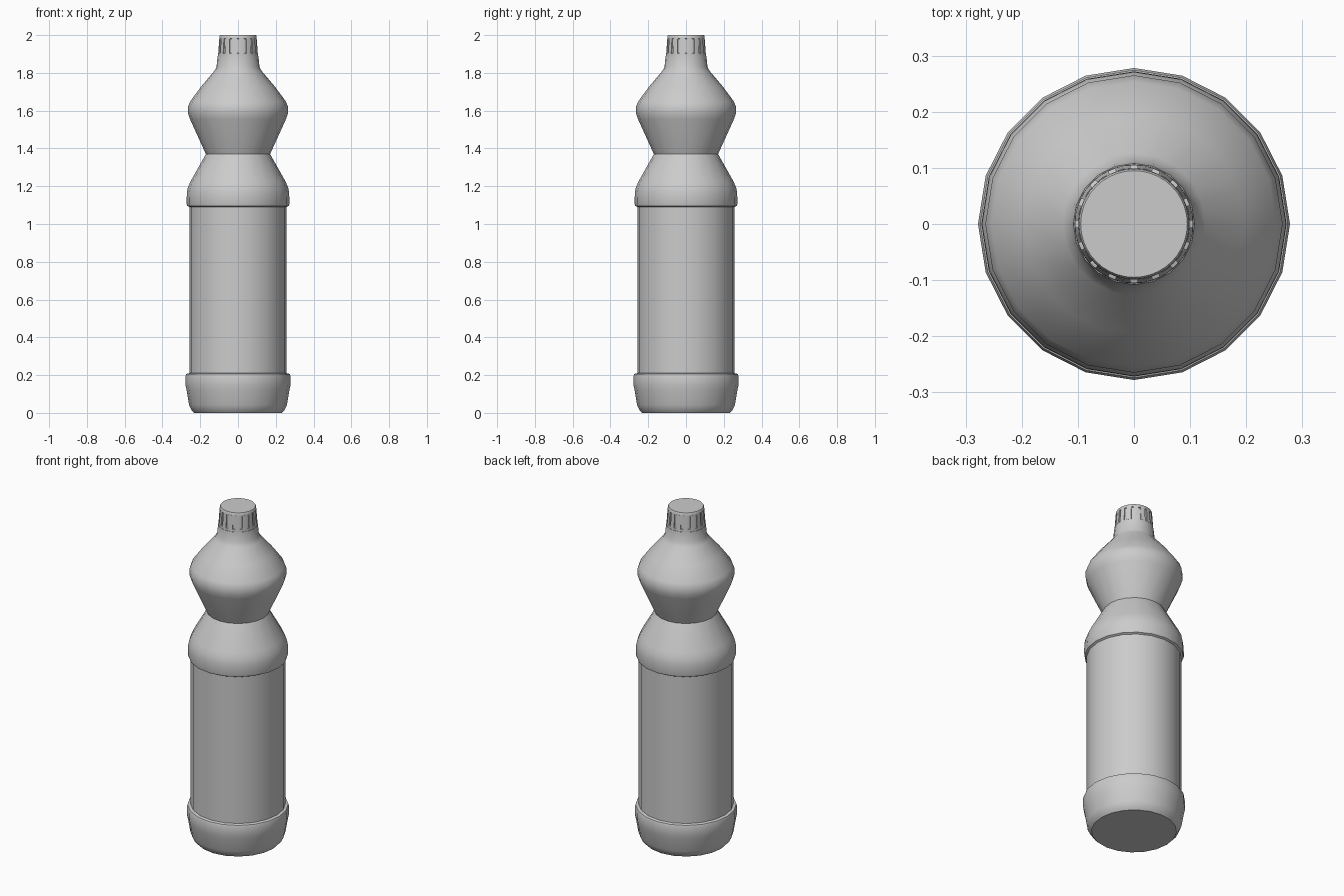
import bpy, bmesh, math

if "Cube" in bpy.data.objects:
    bpy.data.objects.remove(bpy.data.objects["Cube"])

def finish(name, bm, angle=30):
    bmesh.ops.recalc_face_normals(bm, faces=bm.faces)
    me = bpy.data.meshes.new(name)
    bm.to_mesh(me)
    bm.free()
    ob = bpy.data.objects.new(name, me)
    bpy.context.collection.objects.link(ob)
    bpy.ops.object.select_all(action='DESELECT')
    ob.select_set(True)
    bpy.context.view_layer.objects.active = ob
    bpy.ops.object.shade_smooth_by_angle(angle=math.radians(angle))
    return ob

def lathe(bm, profile, sides):
    rings = [[bm.verts.new((r * math.cos(2 * math.pi * i / sides),
                            r * math.sin(2 * math.pi * i / sides), z))
              for i in range(sides)] for r, z in profile]
    for a, b in zip(rings, rings[1:]):
        for i in range(sides):
            j = (i + 1) % sides
            bm.faces.new((a[i], a[j], b[j], b[i]))
    bm.faces.new(rings[0])
    bm.faces.new(rings[-1])

# bottle: base bulge, label area, pinched waist, upper bulb and neck
bm = bmesh.new()
lathe(bm, [(0.232, 0), (0.246, 0.015), (0.259, 0.042), (0.272, 0.12),
           (0.278, 0.145), (0.278, 0.195), (0.274, 0.206), (0.258, 0.210),
           (0.258, 1.090), (0.269, 1.096), (0.272, 1.106), (0.271, 1.165),
           (0.265, 1.195), (0.250, 1.228), (0.170, 1.370), (0.254, 1.555),
           (0.264, 1.585), (0.265, 1.620), (0.254, 1.648), (0.195, 1.728),
           (0.127, 1.808), (0.114, 1.830), (0.108, 1.890), (0.100, 1.892)], 20)
finish("bottle", bm)

# screw cap core with a plain collar and a top rim
bm = bmesh.new()
lathe(bm, [(0.100, 1.885), (0.106, 1.888), (0.105, 1.903), (0.099, 1.905),
           (0.094, 1.980), (0.099, 1.982), (0.098, 1.995), (0.095, 2.0)], 40)
finish("cap", bm)

# grip ribs around the cap
bm = bmesh.new()
count = 16
for k in range(count):
    mid = 2 * math.pi * (k + 0.5) / count
    half = math.pi / count * 0.68
    loops = []
    for r, z in ((0.105, 1.902), (0.099, 1.984)):
        loops.append([bm.verts.new((q * math.cos(mid + s * half),
                                    q * math.sin(mid + s * half), z))
                      for q, s in ((r, -1), (r + 0.0008, 0), (r, 1), (0.09, 1), (0.09, -1))])
    a, b = loops
    for i in range(5):
        j = (i + 1) % 5
        bm.faces.new((a[i], a[j], b[j], b[i]))
    bm.faces.new(a)
    bm.faces.new(b)
finish("cap_ribs", bm)
